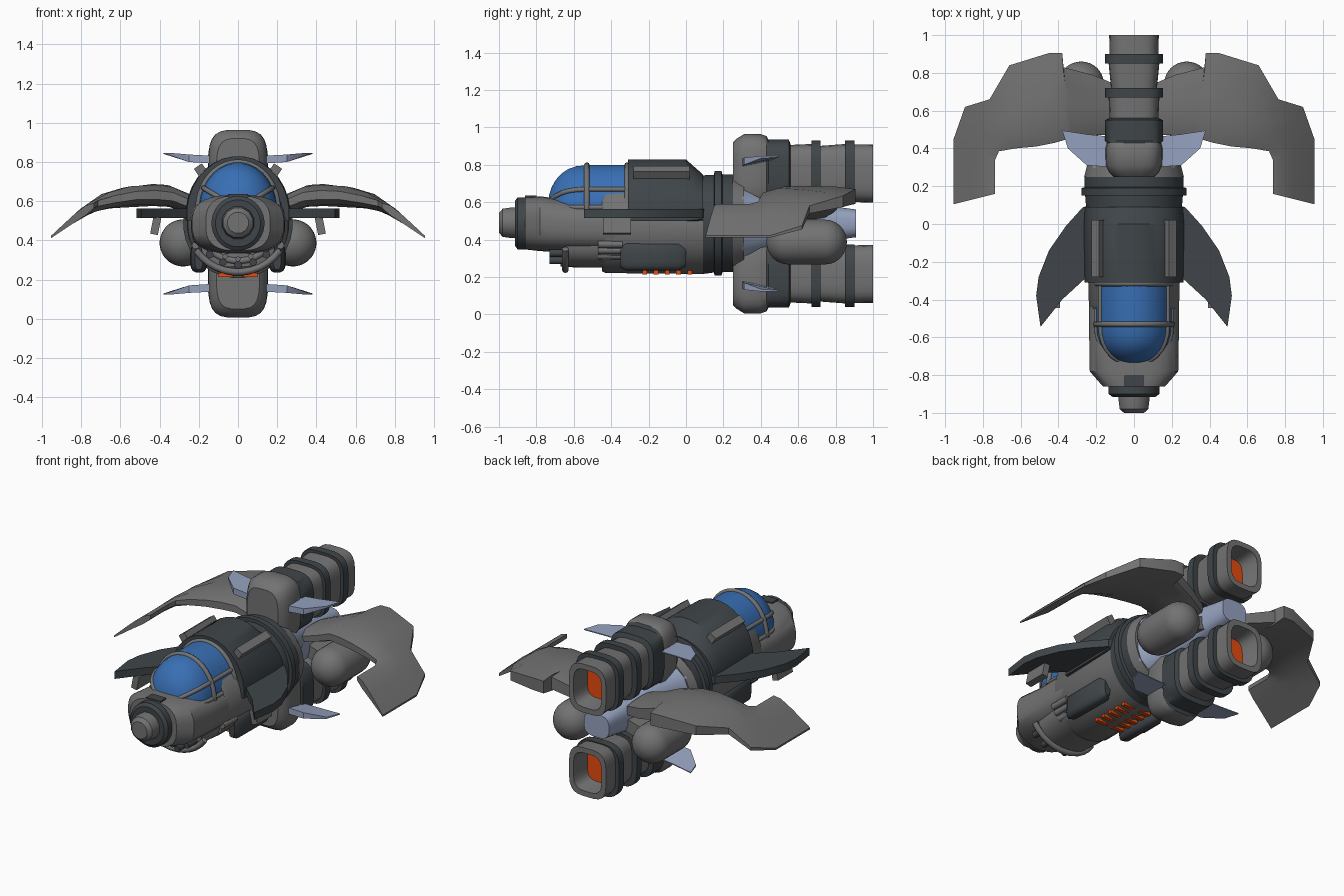
import bpy, bmesh, math
from mathutils import Vector

if "Cube" in bpy.data.objects:
    bpy.data.objects.remove(bpy.data.objects["Cube"])

def material(name, rgb):
    m = bpy.data.materials.new(name)
    m.diffuse_color = (*rgb, 1)
    m.use_nodes = True
    m.node_tree.nodes["Principled BSDF"].inputs["Base Color"].default_value = m.diffuse_color
    return m

GREY = material("hull grey", (0.17, 0.17, 0.17))
DARK = material("dark slate", (0.05, 0.06, 0.067))
BLUE = material("canopy blue", (0.04, 0.16, 0.46))
STEEL = material("pale blue steel", (0.30, 0.36, 0.52))
ORANGE = material("glow orange", (0.80, 0.07, 0.005))
MATS = [GREY, DARK, BLUE, STEEL, ORANGE]
G, D, B, S, O = range(5)
MID = 0.485                                   # height of the thrust axis

def make(name, verts, faces, mats):
    """Mesh object from vertices, faces and a material index (or one per face)."""
    me = bpy.data.meshes.new(name)
    me.from_pydata([tuple(v) for v in verts], [], faces)
    for m in MATS:
        me.materials.append(m)
    for i, p in enumerate(me.polygons):
        p.material_index = mats if isinstance(mats, int) else mats[i]
    bm = bmesh.new()
    bm.from_mesh(me)
    bmesh.ops.recalc_face_normals(bm, faces=bm.faces)
    bm.to_mesh(me)
    bm.free()
    ob = bpy.data.objects.new(name, me)
    bpy.context.collection.objects.link(ob)
    return ob

def skin(name, rings, mats, cap=True):
    """Bridge equal-sized rings of points; mats gives one index per band."""
    n = len(rings[0])
    verts = [v for r in rings for v in r]
    faces, fm = [], []
    for i in range(len(rings) - 1):
        for k in range(n):
            j = (k + 1) % n
            faces.append((i*n + k, i*n + j, (i+1)*n + j, (i+1)*n + k))
            fm.append(mats if isinstance(mats, int) else mats[i])
    if cap:
        faces += [tuple(range(n)), tuple(range(len(verts) - n, len(verts)))]
        fm += [fm[0], mats if isinstance(mats, int) else mats[-1]]
    return make(name, verts, faces, fm)

def loft(name, secs, mats, e=2.0, n=32, cx=0.0, floor=None, flip=False):
    """Superellipse sections (y, z centre, x radius, z radius) joined along y."""
    rings = []
    for y, zc, rx, rz in secs:
        ring = []
        for k in range(n):
            a = 2*math.pi*(k + 0.5)/n
            c, s = math.cos(a), math.sin(a)
            z = zc + rz*math.copysign(abs(s)**(2/e), s)
            if floor is not None:
                z = max(z, floor)
            ring.append((cx + rx*math.copysign(abs(c)**(2/e), c), y, 2*MID - z if flip else z))
        rings.append(ring)
    return skin(name, rings, mats)

def plate(name, outline, z0, z1, mat, side=1):
    """Flat plate from an xy outline, mirrored by side."""
    return skin(name, [[(side*x, y, z) for x, y in outline] for z in (z0, z1)], mat)

def box(name, c, size, mat, tilt=0.0):
    ob = plate(name, [(-.5, -.5), (.5, -.5), (.5, .5), (-.5, .5)], -.5, .5, mat)
    ob.location, ob.scale, ob.rotation_euler = c, size, (0, tilt, 0)
    return ob

def tube(name, pts, r, mat):
    """Round bar along points."""
    cu = bpy.data.curves.new(name, 'CURVE')
    cu.dimensions, cu.bevel_depth, cu.bevel_resolution, cu.use_fill_caps = '3D', r, 2, True
    sp = cu.splines.new('POLY')
    sp.points.add(len(pts) - 1)
    for p, q in zip(sp.points, pts):
        p.co = (*q, 1)
    cu.materials.append(MATS[mat])
    ob = bpy.data.objects.new(name, cu)
    bpy.context.collection.objects.link(ob)

# Nose and collar
loft("nose_cone", [(-1, .49, .055, .055), (-.98, .49, .078, .078), (-.93, .49, .085, .085), (-.90, .49, .085, .085)], G, n=12)
loft("nose_collar", [(-.915, .487, .115, .12), (-.90, .487, .135, .14), (-.85, .487, .135, .14)], D)
box("nose_sensor", (0, -.83, .622), (.1, .06, .03), D)

# Front fuselage, chin and main hull
loft("front_fuselage", [(-.86, .487, .165, .14), (-.78, .485, .235, .147), (-.6, .47, .238, .14), (-.28, .47, .24, .15)], G, e=2.8)
loft("chin", [(-.65, .40, .17, .135), (-.64, .40, .19, .148), (-.4, .40, .21, .15)], G, e=2.6)
loft("main_hull", [(-.45, .48, .225, .25), (-.43, .48, .24, .26), (.09, .48, .255, .265), (.15, .485, .26, .262)], [G, G, D])
loft("hull_ring", [(.15, .487, .262, .262), (.152, .487, .28, .28), (.19, .487, .28, .28), (.195, .487, .262, .262), (.25, .487, .262, .262)], D)
loft("rear_bulkhead", [(.25, .487, .265, .255), (.31, .487, .25, .24)], G)
loft("core", [(.30, .487, .24, .20), (.46, .487, .14, .14), (.80, .487, .10, .09), (.91, .487, .09, .075)], S, e=3, n=16)

# Dark upper shell behind the cockpit
loft("upper_shell", [(-.31, .53, .262, .30), (0, .53, .268, .30), (.09, .53, .262, .22)], D, floor=.50)

# Cockpit glass with its frame
def dome(t):
    k = max(0.0, 1 - (1 - t)**2.4)**(1/2.2)
    return -.74 + .22*t, .2*k, .24*k
stations = [dome(t) for t in (.01, .04, .1, .2, .35, .5, .7, 1)] + [(-.3, .2, .24)]
loft("canopy_glass", [(y, .56, rx, rz) for y, rx, rz in stations], B, floor=.53)
for deg in (3, 27):
    a = math.radians(deg)
    half = [(rx*math.cos(a), y, .56 + rz*math.sin(a)) for y, rx, rz in stations]
    tube("canopy_rail", [(-x, y, z) for x, y, z in half[::-1]] + half, .013, G)
for y in (-.53, -.315):
    arc = [math.pi*k/20 for k in range(21)]
    tube("canopy_hoop", [(.203*math.cos(a), y, .56 + .238*math.sin(a)) for a in arc], .015, G)

# Chin gun arc
def around(deg, r):
    return r*math.cos(math.radians(deg)), .5 + r*math.sin(math.radians(deg))
for r in (.205, .262):
    tube("gun_arc_lip", [(x, -.645, z) for x, z in (around(d, r) for d in range(-145, -34, 10))], .018, G)
for d in (-130, -110, -90, -70, -50):
    x, z = around(d, .225)
    tube("gun_barrel", [(x, -.73 + .06*(abs(d + 90) < 5), z), (x, -.6, z)], .02, D)
    tube("gun_muzzle", [(x*.85, -.70, z + .03), (x*.85, -.6, z + .03)], .014, G)
for d in (-150, -141, -132, -48, -39, -30):
    x, z = around(d, .25)
    tube("side_barrel", [(x, -.47, z), (x, -.34, z)], .02, G)

# Glowing belly vents
for x in (-.06, .06):
    for k in range(5):
        box("belly_vent", (x, -.22 + k*.06, .224), (.08, .025, .02), O)

# Engine pair, the lower one a mirror image of the upper
ENGINE = [(.25, .74, .11, .18), (.27, .755, .13, .185), (.31, .765, .15, .20), (.40, .765, .152, .20), (.43, .765, .145, .19),
          (.44, .765, .155, .17), (.55, .765, .155, .17), (.56, .757, .13, .15), (.67, .757, .135, .155),
          (.67, .762, .155, .168), (.72, .762, .155, .168), (.72, .757, .122, .145), (.85, .757, .135, .155),
          (.85, .762, .155, .168), (.90, .762, .155, .168), (.90, .755, .13, .155), (1, .753, .132, .156),
          (1, .753, .10, .122), (.88, .753, .085, .105), (.88, .753, .06, .08)]
BANDS = [G]*4 + [D]*3 + [G, D, D, D, G, D, D, D, G, G, G, O]
for label, flip in (("upper", False), ("lower", True)):
    loft(label + "_engine", ENGINE, BANDS, e=3.6, n=24, flip=flip)

# Wing height and thickness by distance from the centre
TOP = [(.08, .58), (.22, .625), (.30, .67), (.40, .69), (.55, .68), (.70, .635), (.80, .565), (.96, .42)]
THICK = [(.08, .08), (.40, .115), (.60, .10), (.80, .05), (.96, .015)]
def lerp(table, x):
    for (a, p), (b, q) in zip(table, table[1:]):
        if x <= b:
            return p + (q - p)*(x - a)/(b - a)
    return table[-1][1]

# Wing stations: leading edge and trailing edge in plan
WING = [((.10, .47), (.10, .74)), ((.22, .47), (.22, .79)), ((.33, .455), (.375, .83)), ((.35, .45), (.38, .905)),
        ((.42, .43), (.45, .905)), ((.52, .41), (.66, .84)), ((.63, .40), (.765, .66)), ((.715, .385), (.895, .62)),
        ((.735, .34), (.955, .45)), ((.735, .16), (.955, .105))]
FIN = [(.22, .10), (.27, .09), (.36, -.01), (.45, -.14), (.505, -.28), (.518, -.38), (.495, -.545), (.38, -.40), (.26, -.29), (.22, -.29)]
VANE = [((.10, .30), (.10, .46)), ((.25, .31), (.25, .475)), ((.35, .40), (.38, .495))]

for s in (-1, 1):
    rings = []
    for a, b in WING:
        a, b = Vector(a), Vector(b)
        top, low = [], []
        for f, drop in ((0, .3), (.2, .04), (.5, 0), (.8, .04), (1, .15)):
            p = a.lerp(b, f)
            z, t = lerp(TOP, p.x), lerp(THICK, p.x)
            top.append((s*p.x, p.y, z - t*drop))
            low.append((s*p.x, p.y, z - t*(1 - drop)))
        rings.append(top + low[::-1])
    skin("main_wing", rings, G)

    # Forward fins with the small pod beneath
    plate("forward_fin", FIN, .515, .563, D, s)
    box("fin_pod", (s*.42, -.37, .475), (.04, .15, .09), G, s*-.2)

    # Small steel vanes beside both engines
    for up in (1, -1):
        rings = []
        for (a, b), lo, hi in zip(VANE, (.79, .80, .835), (.83, .838, .847)):
            q = [(*a, lo), (*b, hi - .006), (*b, hi), (*a, hi)]
            rings.append([(s*x, y, MID + up*(z - MID)) for x, y, z in q])
        skin("steel_vane", rings, S)

    # Tank pods with rounded ends
    caps = [(.115*math.sin(t), .12*math.cos(t)) for t in (math.pi/16*k for k in range(9))][::-1]
    pod = [(.545 - dy, .387, max(r, .003), max(r, .003)) for dy, r in caps]
    pod += [(.745 + dy, .387, max(r, .003), max(r, .003)) for dy, r in caps[::-1]]
    loft("tank_pod", pod, G, cx=s*.28)
    box("pod_strut", (s*.16, .64, .43), (.16, .2, .08), G, s*.3)

    # Shell grab bars and dark cheek panels
    box("shell_bar", (s*.185, -.13, .75), (.05, .30, .07), G, s*.6)
    loft("cheek_panel", [(-.35, .31, .02, .06), (-.32, .31, .04, .075), (-.04, .31, .045, .075), (0, .31, .02, .055)], D, e=3, n=16, cx=s*.2)

# Smooth rounded parts, keep hard edges
bpy.ops.object.select_all(action='DESELECT')
for ob in bpy.data.objects:
    if ob.type == 'MESH':
        ob.select_set(True)
        bpy.context.view_layer.objects.active = ob
bpy.ops.object.shade_smooth_by_angle(angle=math.radians(35))
